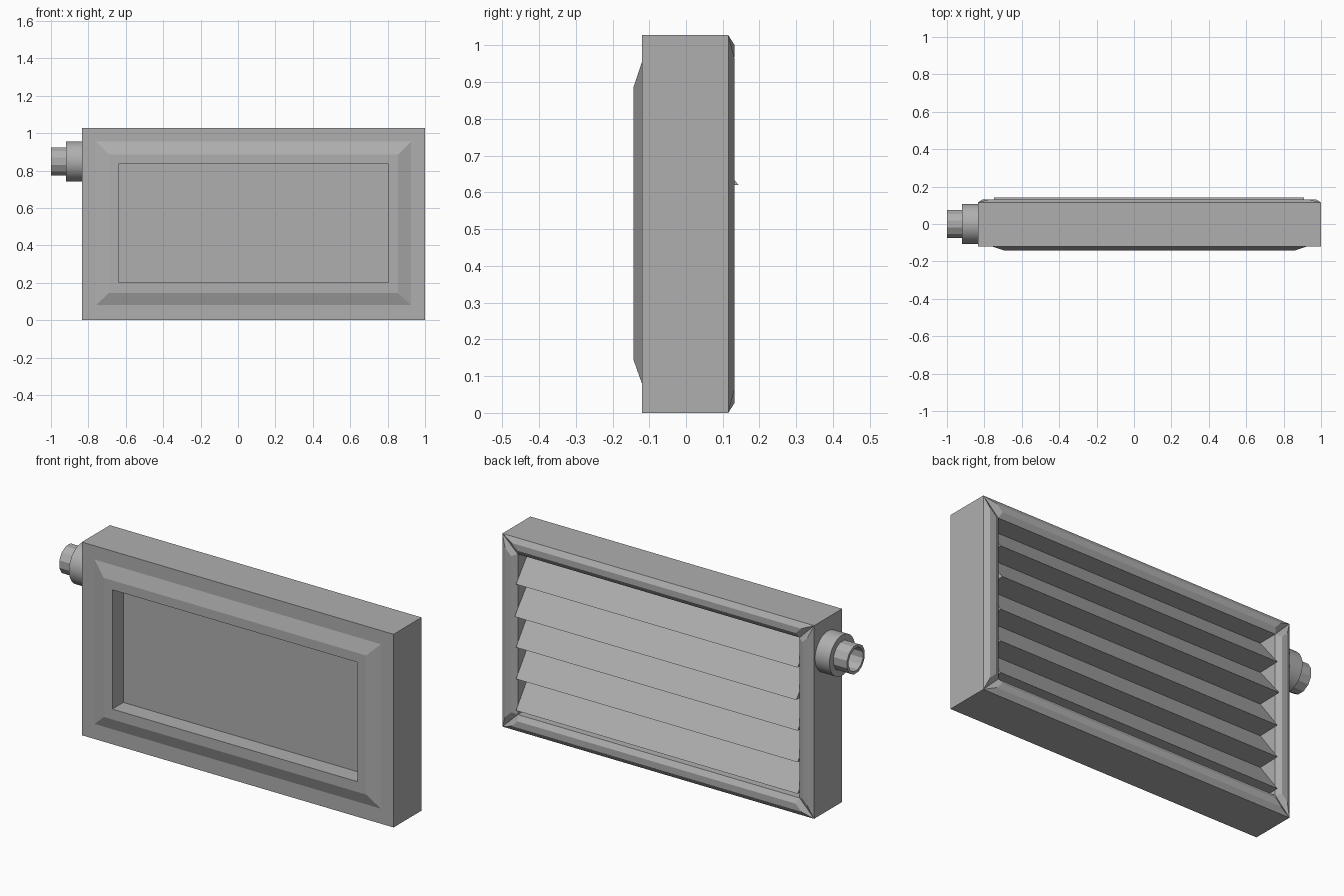
import bpy, bmesh, math

if "Cube" in bpy.data.objects:
    bpy.data.objects.remove(bpy.data.objects["Cube"])

grey = bpy.data.materials.new("dark_grey")
grey.diffuse_color = (.43, .43, .43, 1)
grey.use_nodes = True
grey.node_tree.nodes["Principled BSDF"].inputs["Base Color"].default_value = grey.diffuse_color


def new_object(name, bm):
    bmesh.ops.recalc_face_normals(bm, faces=bm.faces)
    mesh = bpy.data.meshes.new(name)
    bm.to_mesh(mesh)
    bm.free()
    mesh.materials.append(grey)
    obj = bpy.data.objects.new(name, mesh)
    bpy.context.collection.objects.link(obj)
    return obj


def loft(bm, rings):
    """Skin closed rings of points and cap both ends; returns faces per step."""
    vs = [[bm.verts.new(p) for p in ring] for ring in rings]
    n = len(vs[0])
    steps = []
    for a, b in zip(vs, vs[1:]):
        steps.append([bm.faces.new((a[i], a[(i + 1) % n], b[(i + 1) % n], b[i]))
                      for i in range(n)])
    bm.faces.new(vs[0])
    bm.faces.new(vs[-1])
    return steps


def rect(x0, x1, z0, z1, y):
    return [(x0, y, z0), (x1, y, z0), (x1, y, z1), (x0, y, z1)]


def tube(name, profile, sides, cz):
    """Turn an (x, radius) profile about a horizontal axis at height cz."""
    bm = bmesh.new()
    loft(bm, [[(x, r * math.cos(math.tau * (i + .5) / sides),
                cz + r * math.sin(math.tau * (i + .5) / sides))
               for i in range(sides)] for x, r in profile])
    return new_object(name, bm)


# housing: front recess, raised front surround, box, rear recess
bm = bmesh.new()
steps = loft(bm, [
    rect(-.64, .805, .2, .835, -.05),
    rect(-.64, .805, .2, .835, -.143),
    rect(-.69, .855, .145, .885, -.143),
    rect(-.76, .925, .08, .955, -.12),
    rect(-.835, 1, 0, 1.028, -.12),
    rect(-.835, 1, 0, 1.028, .115),
    rect(-.75, .91, .088, .942, .115),
    rect(-.75, .91, .088, .942, -.01),
])
bmesh.ops.recalc_face_normals(bm, faces=bm.faces)
# rear trim: each mitred strip is bevelled up on its own
bmesh.ops.inset_individual(bm, faces=steps[5], thickness=.027, depth=.017,
                           use_even_offset=True)
new_object("housing", bm)

# louvre slats, one standing slightly proud
pitch = .168
for k in range(5):
    tip = .116 + k * pitch
    out = .143 if k == 3 else .131
    section = [(.01, min(tip + pitch - .003, .94)), (out, tip), (.01, tip - .003)]
    bm = bmesh.new()
    loft(bm, [[(x, y, z) for y, z in section] for x in (-.749, .909)])
    new_object(f"louvre_slat_{k + 1}", bm)

# side pipe fitting
collar = tube("pipe_collar", [(-.82, .108), (-.92, .108)], 24, .849)
tube("pipe_end", [(-.9, .077), (-1, .077), (-1, .062), (-.915, .062)], 12, .849)
bpy.context.view_layer.objects.active = collar
collar.select_set(True)
bpy.ops.object.shade_smooth_by_angle(angle=math.radians(30))
